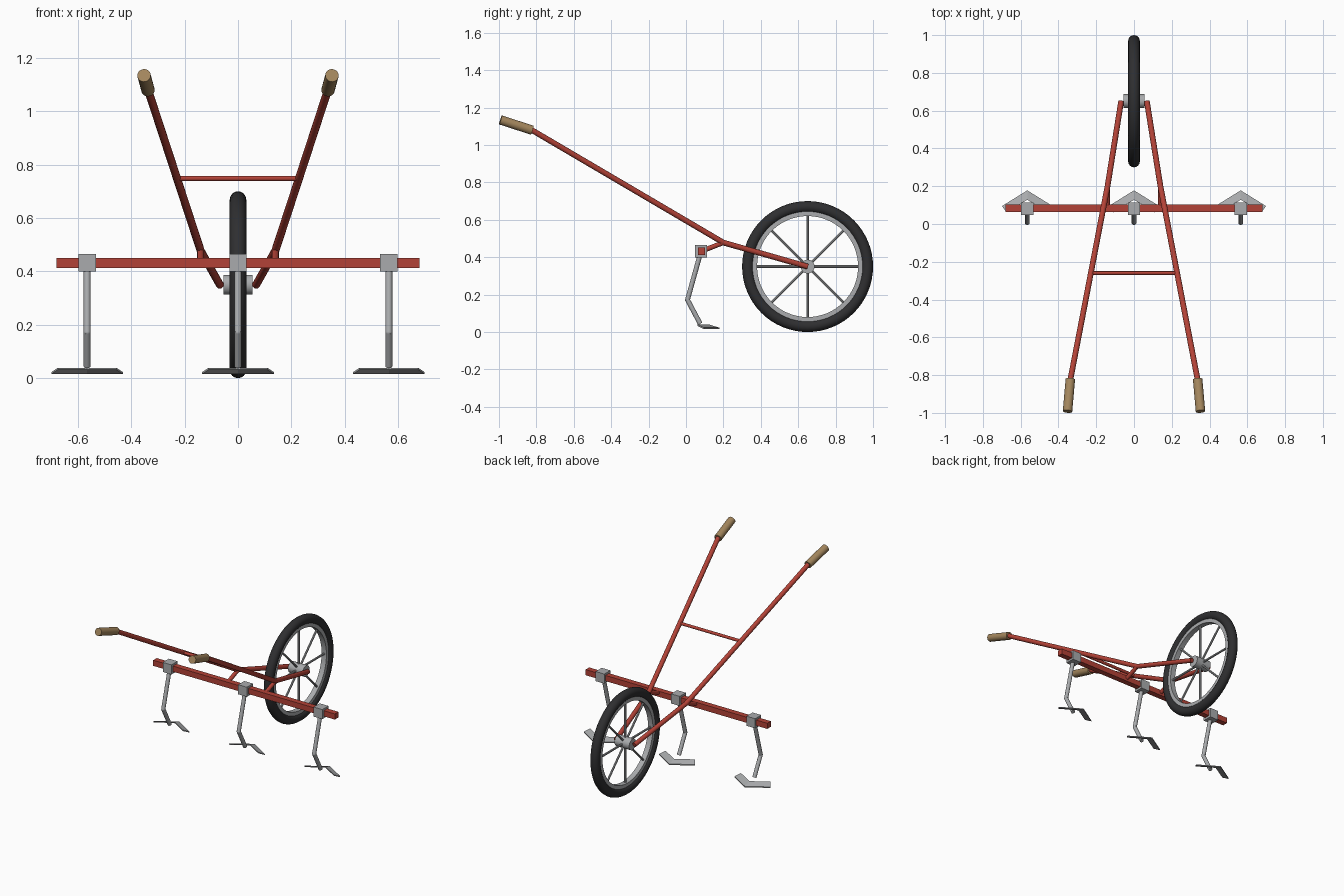
import bpy, bmesh, math
from mathutils import Vector, Matrix

if "Cube" in bpy.data.objects:
    bpy.data.objects.remove(bpy.data.objects["Cube"])


def material(name, rgb):
    m = bpy.data.materials.new(name)
    m.diffuse_color = (*rgb, 1)
    m.use_nodes = True
    m.node_tree.nodes["Principled BSDF"].inputs["Base Color"].default_value = m.diffuse_color
    return m


RED = material("red paint", (0.45, 0.055, 0.038))
STEEL = material("grey steel", (0.40, 0.41, 0.42))
RUBBER = material("black rubber", (0.028, 0.028, 0.03))
WOOD = material("tan grip", (0.37, 0.24, 0.11))


def finish(name, bm, mat, smooth=True):
    me = bpy.data.meshes.new(name)
    bmesh.ops.recalc_face_normals(bm, faces=bm.faces)
    bm.to_mesh(me)
    bm.free()
    me.materials.append(mat)
    if smooth:
        me.shade_smooth()
        me.set_sharp_from_angle(angle=math.radians(35))
    ob = bpy.data.objects.new(name, me)
    bpy.context.scene.collection.objects.link(ob)
    return ob


def add_rod(bm, a, b, r, sides=16):
    a, b = Vector(a), Vector(b)
    d = b - a
    mat = Matrix.Translation((a + b) / 2) @ d.to_track_quat('Z', 'Y').to_matrix().to_4x4()
    bmesh.ops.create_cone(bm, cap_ends=True, segments=sides, radius1=r, radius2=r,
                          depth=d.length, matrix=mat)


def tube(name, pts, r, mat, sides=16):
    # straight runs with ball joints at the bends
    bm = bmesh.new()
    for a, b in zip(pts, pts[1:]):
        add_rod(bm, a, b, r, sides)
    for p in pts[1:-1]:
        bmesh.ops.create_uvsphere(bm, u_segments=sides, v_segments=8, radius=r,
                                  matrix=Matrix.Translation(p))
    return finish(name, bm, mat)


def box(name, loc, size, mat):
    bm = bmesh.new()
    bmesh.ops.create_cube(bm, size=1, matrix=Matrix.Translation(loc) @ Matrix.Diagonal((*size, 1)))
    return finish(name, bm, mat, False)


def ring(name, profile, centre, mat, steps=64):
    # closed (x, radius) profile turned about the axle
    bm = bmesh.new()
    loops = []
    for i in range(steps):
        t = 2 * math.pi * i / steps
        loops.append([bm.verts.new((x, centre.y + r * math.cos(t), centre.z + r * math.sin(t)))
                      for x, r in profile])
    n = len(profile)
    for i in range(steps):
        p, q = loops[i], loops[(i + 1) % steps]
        for j in range(n):
            bm.faces.new((p[j], p[(j + 1) % n], q[(j + 1) % n], q[j]))
    return finish(name, bm, mat)


# wheel
AXLE = Vector((0, 0.65, 0.35))
round_section = [(0.031 * math.cos(k * math.pi / 8), 0.319 + 0.031 * math.sin(k * math.pi / 8))
                 for k in range(16)]
ring("tire", round_section, AXLE, RUBBER)
ring("rim", [(-0.018, 0.27), (0.018, 0.27), (0.018, 0.296), (-0.018, 0.296)], AXLE, STEEL)
tube("hub", [AXLE - Vector((0.055, 0, 0)), AXLE + Vector((0.055, 0, 0))], 0.037, STEEL, 24)
bm = bmesh.new()
for k in range(8):
    t = k * math.pi / 4
    d = Vector((0, math.cos(t), math.sin(t)))
    add_rod(bm, AXLE + d * 0.02, AXLE + d * 0.28, 0.007, 8)
finish("spokes", bm, STEEL)

# frame and handles, mirrored left and right
for side, s in (("left", -1), ("right", 1)):
    bend = Vector((s * 0.14, 0.2, 0.478))
    top = Vector((s * 0.338, -0.83, 1.083))
    tube(side + "_frame_tube", [Vector((s * 0.068, 0.65, 0.35)), bend, top], 0.015, RED)
    tube(side + "_toolbar_link", [bend, Vector((s * 0.14, 0.085, 0.433))], 0.013, RED)
    tube(side + "_grip", [Vector((s * 0.337, -0.822, 1.079)), Vector((s * 0.352, -0.992, 1.134))],
         0.025, WOOD, 20)
tube("crossbar", [Vector((-0.228, -0.26, 0.748)), Vector((0.228, -0.26, 0.748))], 0.01, RED)

# toolbar
box("toolbar", (0, 0.083, 0.432), (1.36, 0.038, 0.038), RED)


def sweep(name, x):
    # swept chevron blade, sloping down to its leading edge
    half = [(0, 0.128, 0.036), (0.11, 0.062, 0.036), (0.134, 0.095, 0.02), (0, 0.178, 0.02)]
    bm = bmesh.new()
    for s in (-1, 1):
        up = [bm.verts.new((x + s * a, b, c + 0.003)) for a, b, c in half]
        lo = [bm.verts.new((x + s * a, b, c - 0.004)) for a, b, c in half]
        bm.faces.new(up)
        bm.faces.new(lo)
        for i in range(3):
            j = i + 1
            bm.faces.new((up[i], up[j], lo[j], lo[i]))
    bmesh.ops.remove_doubles(bm, verts=bm.verts, dist=0.0001)
    return finish(name, bm, STEEL, False)


# three cultivator legs
for label, x in (("left", -0.565), ("middle", 0), ("right", 0.565)):
    box(label + "_clamp", (x, 0.081, 0.432), (0.065, 0.065, 0.065), STEEL)
    tube(label + "_shank", [Vector((x, 0.077, 0.42)), Vector((x, 0.008, 0.172)),
                            Vector((x, 0.076, 0.044))], 0.013, STEEL)
    sweep(label + "_sweep", x)
